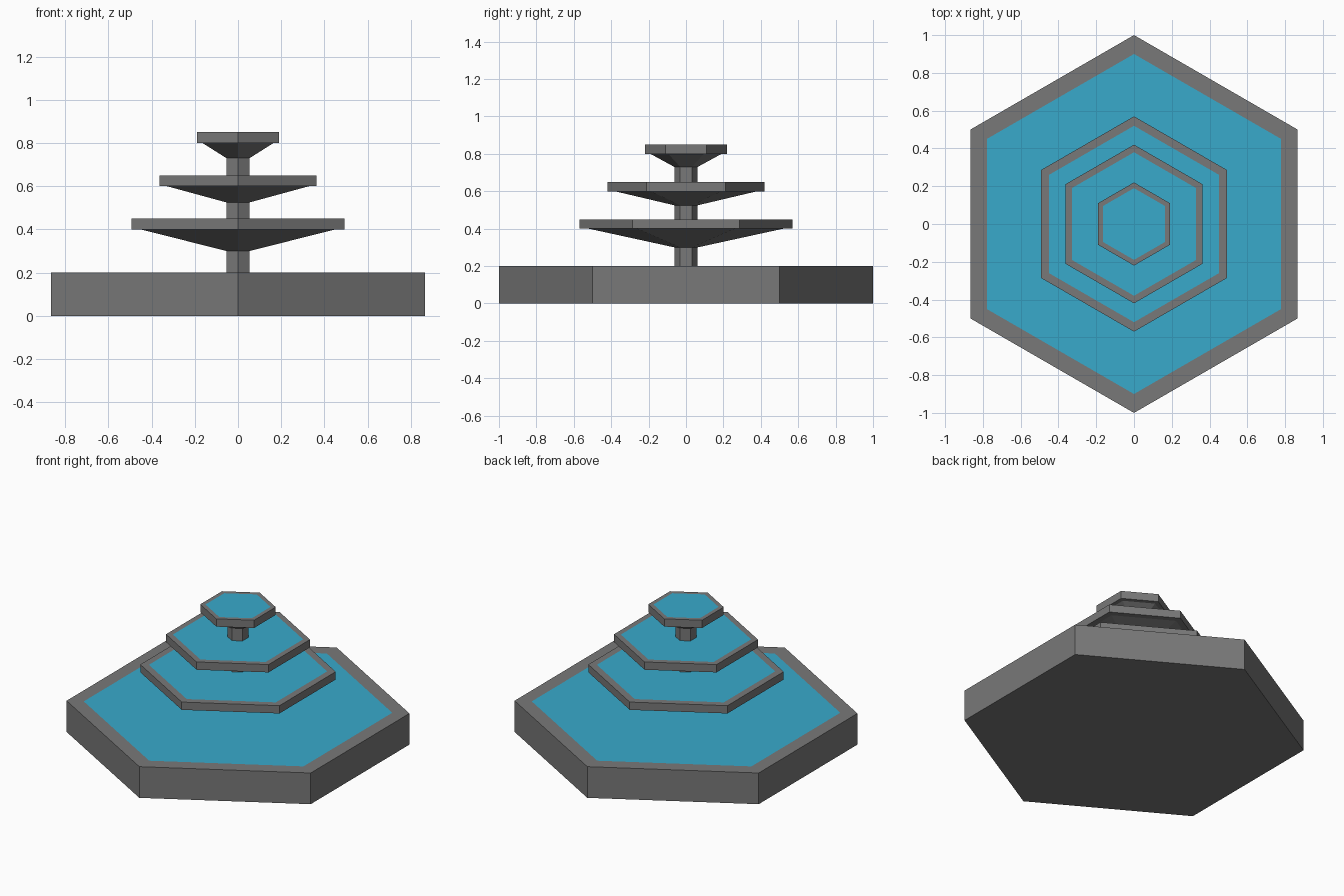
import bpy, bmesh, math

if "Cube" in bpy.data.objects:
    bpy.data.objects.remove(bpy.data.objects["Cube"])


def material(name, color):
    m = bpy.data.materials.new(name)
    m.diffuse_color = (*color, 1)
    m.use_nodes = True
    m.node_tree.nodes["Principled BSDF"].inputs["Base Color"].default_value = m.diffuse_color
    return m


stone = material("grey stone", (0.19, 0.19, 0.19))
water = material("blue water", (0.04, 0.40, 0.60))


def hex_lathe(name, profile, wet=False):
    """Stack hexagon rings (radius, z) from bottom to top; close both ends."""
    bm = bmesh.new()
    rings = []
    for r, z in profile:
        rings.append([bm.verts.new((r * math.cos(a), r * math.sin(a), z))
                      for a in (math.radians(30 + 60 * i) for i in range(6))])
    bm.faces.new(rings[0][::-1])
    for low, high in zip(rings, rings[1:]):
        for i in range(6):
            j = (i + 1) % 6
            bm.faces.new((low[i], low[j], high[j], high[i]))
    top = bm.faces.new(rings[-1])
    top.material_index = 1 if wet else 0
    me = bpy.data.meshes.new(name)
    bm.to_mesh(me)
    bm.free()
    me.materials.append(stone)
    if wet:
        me.materials.append(water)
    ob = bpy.data.objects.new(name, me)
    bpy.context.collection.objects.link(ob)


POST = 0.062

# Ground basin, its top face is the water
hex_lathe("basin", [(1, 0), (1, 0.2), (0.9, 0.2)], wet=True)

# Tiers: name, rim radius, water radius, rim top, cone bottom
tiers = [("lower", 0.57, 0.52, 0.45, 0.30),
         ("middle", 0.42, 0.38, 0.65, 0.525),
         ("upper", 0.22, 0.19, 0.85, 0.73)]
floor = 0.2
for name, rim, pool, top, bottom in tiers:
    hex_lathe(name + "_post", [(POST, floor), (POST, bottom)])
    hex_lathe(name + "_bowl", [(POST, bottom), (pool, top - 0.05), (rim, top - 0.05),
                               (rim, top), (pool, top)], wet=True)
    floor = top
